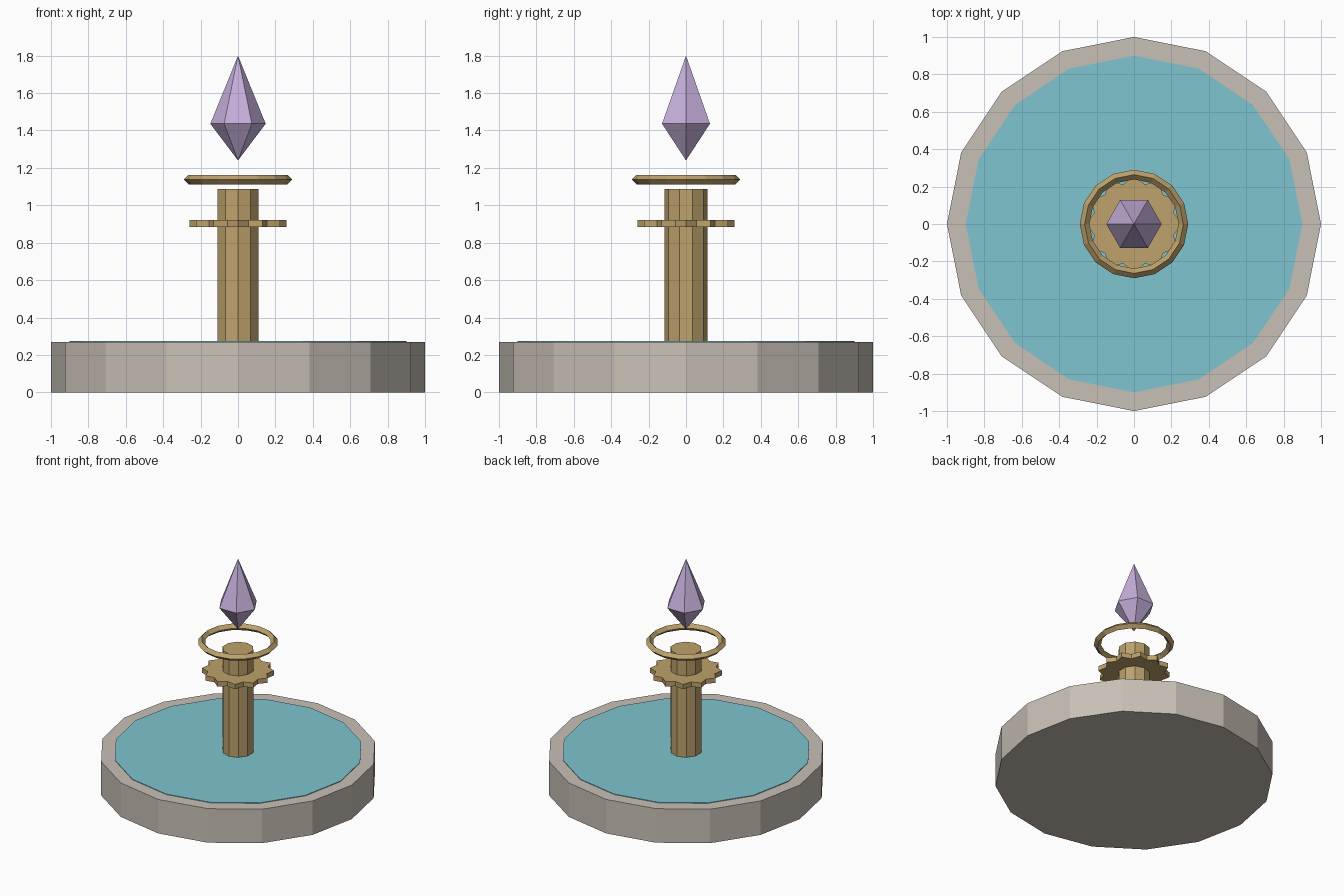
import bpy
import bmesh
from math import sin, cos, pi

cube = bpy.data.objects.get("Cube")
if cube:
    bpy.data.objects.remove(cube, do_unlink=True)


def material(name, rgb):
    m = bpy.data.materials.new(name)
    m.use_nodes = True
    m.diffuse_color = (*rgb, 1)
    m.node_tree.nodes["Principled BSDF"].inputs["Base Color"].default_value = (*rgb, 1)
    return m


stone = material("pale stone", (0.58, 0.53, 0.47))
water = material("teal water", (0.21, 0.56, 0.63))
brass = material("warm brass", (0.51, 0.36, 0.15))
violet = material("violet crystal", (0.56, 0.43, 0.70))


def finish(name, bm, mat):
    bmesh.ops.recalc_face_normals(bm, faces=bm.faces)
    mesh = bpy.data.meshes.new(name)
    bm.to_mesh(mesh)
    bm.free()
    mesh.materials.append(mat)
    obj = bpy.data.objects.new(name, mesh)
    bpy.context.collection.objects.link(obj)
    return obj


def prism(name, radii, count, z0, z1, mat, start=0.0):
    """Upright prism whose corner radii cycle through the given list."""
    bm = bmesh.new()
    rings = []
    for z in (z0, z1):
        ring = []
        for i in range(count):
            a = start + 2 * pi * i / count
            r = radii[i % len(radii)]
            ring.append(bm.verts.new((r * cos(a), r * sin(a), z)))
        rings.append(ring)
        bm.faces.new(ring)
    low, high = rings
    for i in range(count):
        j = (i + 1) % count
        bm.faces.new((low[i], low[j], high[j], high[i]))
    return finish(name, bm, mat)


# Round basin with a thin sheet of water on top
prism("basin", [1.0], 16, 0, 0.27, stone)
prism("water_surface", [0.9], 16, 0.265, 0.275, water)

# Column and toothed collar
prism("column", [0.115], 10, 0.26, 1.087, brass, pi / 2)
prism("toothed_collar", [0.26, 0.22], 24, 0.884, 0.922, brass)

# Floating ring with a diamond cross-section
bm = bmesh.new()
SIDES, MAJOR, MINOR, RING_Z = 16, 0.264, 0.026, 1.137
loops = []
for i in range(SIDES):
    a = 2 * pi * i / SIDES
    loops.append([bm.verts.new(((MAJOR + MINOR * cos(b)) * cos(a),
                                (MAJOR + MINOR * cos(b)) * sin(a),
                                RING_Z + MINOR * sin(b)))
                  for b in (k * pi / 2 for k in range(4))])
for i in range(SIDES):
    p, q = loops[i], loops[(i + 1) % SIDES]
    for k in range(4):
        n = (k + 1) % 4
        bm.faces.new((p[k], q[k], q[n], p[n]))
finish("floating_ring", bm, brass)

# Six-sided floating crystal
bm = bmesh.new()
girdle = [bm.verts.new((0.148 * cos(i * pi / 3), 0.148 * sin(i * pi / 3), 1.436))
          for i in range(6)]
for z in (1.24, 1.8):
    tip = bm.verts.new((0, 0, z))
    for i in range(6):
        bm.faces.new((girdle[i], girdle[(i + 1) % 6], tip))
finish("crystal", bm, violet)
